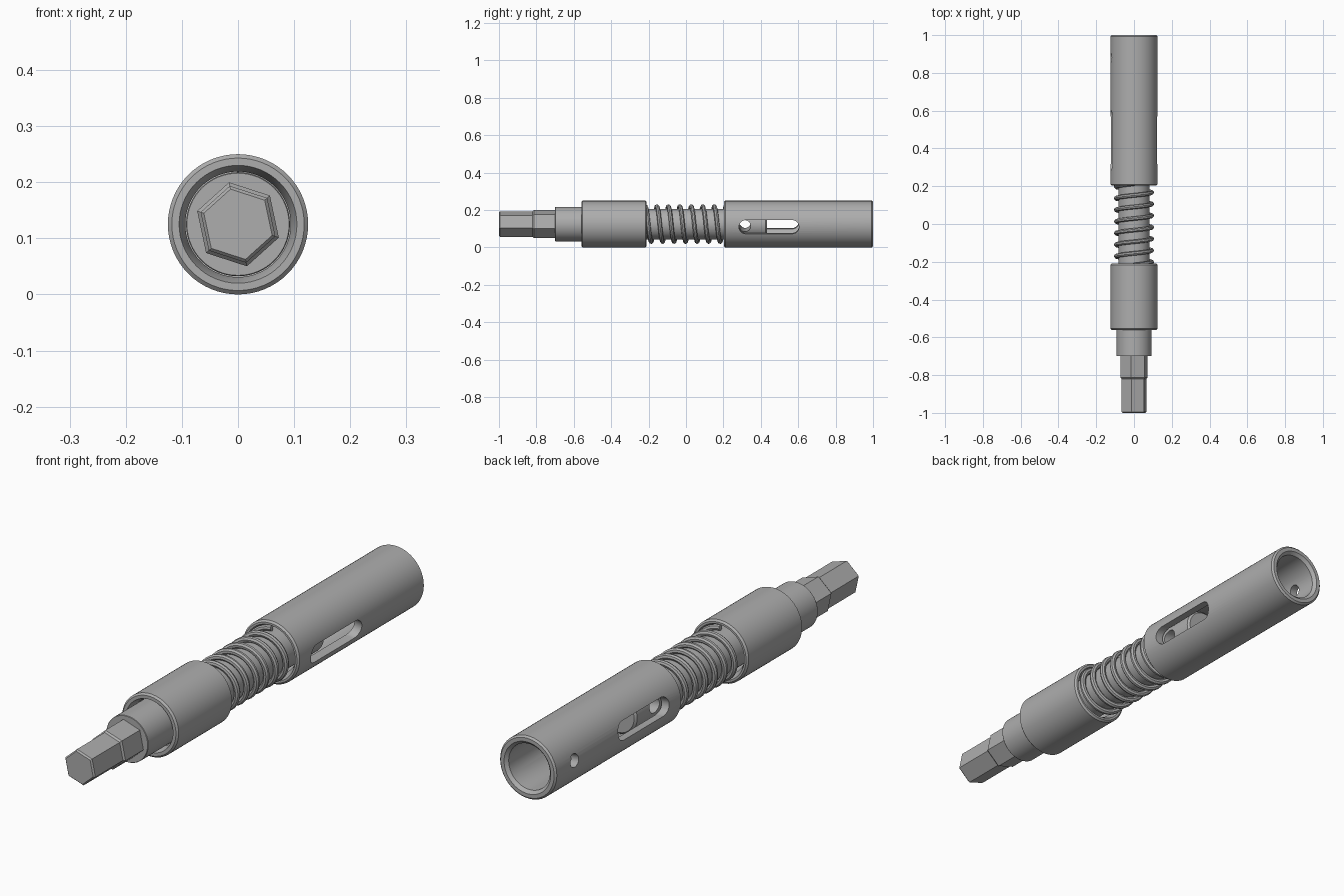
import bpy, bmesh, math
from mathutils import Matrix, Vector

cube = bpy.data.objects.get("Cube")
if cube:
    bpy.data.objects.remove(cube, do_unlink=True)

AXIS = Matrix.Translation((0, 0, 0.125))
TILT = math.radians(7.4)

steel = bpy.data.materials.new("grey_steel")
steel.use_nodes = True
COLOUR = (0.42, 0.42, 0.42, 1)
steel.diffuse_color = COLOUR
for node in steel.node_tree.nodes:
    if node.type == 'BSDF_PRINCIPLED':
        node.inputs["Base Color"].default_value = COLOUR


def activate(ob):
    bpy.ops.object.select_all(action='DESELECT')
    ob.select_set(True)
    bpy.context.view_layer.objects.active = ob


def make_object(name, bm, matrix=AXIS):
    bmesh.ops.remove_doubles(bm, verts=bm.verts, dist=1e-5)
    bmesh.ops.recalc_face_normals(bm, faces=bm.faces)
    bm.transform(matrix)
    mesh = bpy.data.meshes.new(name)
    bm.to_mesh(mesh)
    bm.free()
    mesh.materials.append(steel)
    ob = bpy.data.objects.new(name, mesh)
    bpy.context.collection.objects.link(ob)
    return ob


def smooth(ob):
    activate(ob)
    bpy.ops.object.shade_smooth_by_angle(angle=math.radians(30))


def lathe(name, profile, sides=64, turn=0.0, closed=False):
    """Revolve (radius, y) points around the y axis."""
    bm = bmesh.new()
    rings = []
    for r, y in profile:
        angles = [turn + math.tau * i / sides for i in range(sides)]
        rings.append([bm.verts.new((r * math.cos(a), y, r * math.sin(a))) for a in angles])
    pairs = list(zip(rings, rings[1:]))
    if closed:
        pairs.append((rings[-1], rings[0]))
    for a, b in pairs:
        for i in range(sides):
            j = (i + 1) % sides
            bm.faces.new((a[i], a[j], b[j], b[i]))
    return make_object(name, bm)


def cut_slot(target, y0, y1, radius, x0=-0.3, x1=0.3):
    """Cut a round-ended slot crosswise through a part."""
    bm = bmesh.new()
    outline = []
    for centre, start in ((y1, -90), (y0, 90)):
        for i in range(17):
            a = math.radians(start + 180 * i / 16)
            outline.append((centre + radius * math.cos(a), radius * math.sin(a)))
    face = bm.faces.new([bm.verts.new((x0, y, z)) for y, z in outline])
    extruded = bmesh.ops.extrude_face_region(bm, geom=[face])["geom"]
    moved = [v for v in extruded if isinstance(v, bmesh.types.BMVert)]
    bmesh.ops.translate(bm, verts=moved, vec=(x1 - x0, 0, 0))
    cutter = make_object("slot_cutter", bm, AXIS @ Matrix.Rotation(TILT, 4, 'Y'))
    cutter.hide_render = True
    mod = target.modifiers.new("slot", 'BOOLEAN')
    mod.operation = 'DIFFERENCE'
    mod.solver = 'EXACT'
    mod.object = cutter
    activate(target)
    bpy.ops.object.modifier_apply(modifier=mod.name)
    bpy.data.objects.remove(cutter, do_unlink=True)


# Hexagonal drive end: narrow tip and wider root
hex_turn = math.radians(42)
lathe("hex_tip", [(0, -1), (0.064, -1), (0.07, -0.994), (0.07, -0.81), (0, -0.81)], 6, hex_turn)
lathe("hex_root", [(0, -0.82), (0.07, -0.82), (0.0765, -0.813), (0.0765, -0.69), (0, -0.69)],
      6, hex_turn)

# Stepped inner shaft with a cross hole near its hidden end
shaft = lathe("inner_shaft", [
    (0, -0.7), (0.091, -0.7), (0.0925, -0.698), (0.0925, -0.4), (0.082, -0.4),
    (0.082, 0.425), (0.074, 0.433), (0, 0.433)])
cut_slot(shaft, 0.315, 0.315, 0.031)
smooth(shaft)

# Front collar, coned inside both ends
collar = lathe("front_collar", [
    (0.105, -0.56), (0.118, -0.56), (0.125, -0.553), (0.125, -0.217), (0.118, -0.21),
    (0.11, -0.21), (0.094, -0.24), (0.094, -0.53)], closed=True)
smooth(collar)

# Rear sleeve with a long slot through it and a small hole on one side
sleeve = lathe("rear_sleeve", [
    (0.11, 0.203), (0.118, 0.203), (0.125, 0.21), (0.125, 0.993), (0.118, 1),
    (0.103, 1), (0.091, 0.988), (0.091, 0.24)], closed=True)
cut_slot(sleeve, 0.32, 0.567, 0.037)
cut_slot(sleeve, 0.88, 0.88, 0.026, x1=0)
smooth(sleeve)

# Coil spring around the shaft
curve = bpy.data.curves.new("coil_spring", 'CURVE')
curve.dimensions = '3D'
curve.bevel_depth = 0.0115
curve.bevel_resolution = 2
curve.use_fill_caps = True
turns, steps = 7, 36
count = turns * steps
spline = curve.splines.new('POLY')
spline.points.add(count)
for i, point in enumerate(spline.points):
    a = math.pi / 2 - math.tau * i / steps
    y = -0.217 + 0.43 * i / count
    p = AXIS @ Vector((0.0945 * math.cos(a), y, 0.0945 * math.sin(a)))
    point.co = (*p, 1)
spring = bpy.data.objects.new("coil_spring", curve)
bpy.context.collection.objects.link(spring)
curve.materials.append(steel)
activate(spring)
bpy.ops.object.convert(target='MESH')
smooth(bpy.context.view_layer.objects.active)
